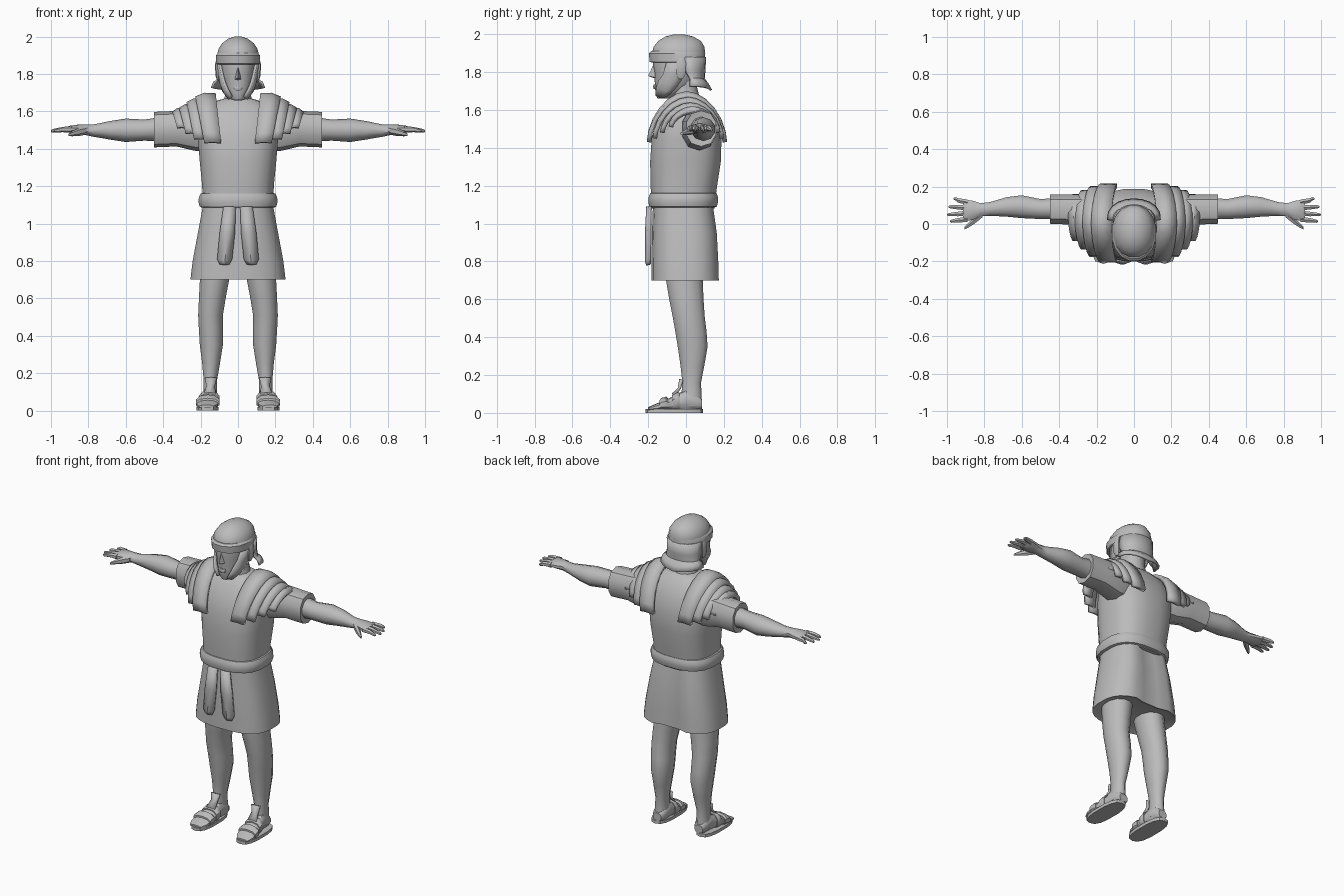
import bpy, bmesh, math
from mathutils import Vector

GREY = bpy.data.materials.new("plain grey")
GREY.diffuse_color = (0.5, 0.5, 0.5, 1)


def finish(name, verts, faces, mirror=False, thick=0, angle=40):
    me = bpy.data.meshes.new(name)
    me.from_pydata(verts, [], faces)
    bm = bmesh.new()
    bm.from_mesh(me)
    bmesh.ops.recalc_face_normals(bm, faces=bm.faces)
    bm.to_mesh(me)
    bm.free()
    ob = bpy.data.objects.new(name, me)
    bpy.context.collection.objects.link(ob)
    me.materials.append(GREY)
    if thick:
        m = ob.modifiers.new("thickness", 'SOLIDIFY')
        m.thickness, m.offset = thick, 0
    if mirror:
        m = ob.modifiers.new("mirror", 'MIRROR')
        m.use_mirror_merge = False
    bpy.ops.object.select_all(action='DESELECT')
    ob.select_set(True)
    bpy.context.view_layer.objects.active = ob
    bpy.ops.object.shade_smooth_by_angle(angle=math.radians(angle))
    return ob


def loft(name, axis, rings, n=12, p=2.0, mirror=False, angle=40):
    """Closed body from rings (t, a0, a1, b0, b1) stacked along an axis."""
    place = {'Z': lambda t, a, b: (a, b, t), 'X': lambda t, a, b: (t, a, b),
             'Y': lambda t, a, b: (a, t, b)}[axis]
    verts, faces = [], []
    for t, a0, a1, b0, b1 in rings:
        for i in range(n):
            w = 2 * math.pi * (i + .5) / n
            c, s = math.cos(w), math.sin(w)
            c = math.copysign(abs(c) ** (2 / p), c) / math.cos(math.pi / n) ** .5
            s = math.copysign(abs(s) ** (2 / p), s) / math.cos(math.pi / n) ** .5
            verts.append(place(t, (a0 + a1) / 2 + c * (a1 - a0) / 2,
                               (b0 + b1) / 2 + s * (b1 - b0) / 2))
    for k in range(len(rings) - 1):
        for i in range(n):
            j = (i + 1) % n
            faces.append((k * n + i, k * n + j, k * n + n + j, k * n + n + i))
    faces += [tuple(range(n)), tuple(range((len(rings) - 1) * n, len(rings) * n))]
    return finish(name, verts, faces, mirror, angle=angle)


def sheet(name, rows, thick, mirror=False, angle=40):
    """Plate made from rows of points with equal length."""
    m = len(rows[0])
    faces = [(r * m + i, r * m + i + 1, r * m + m + i + 1, r * m + m + i)
             for r in range(len(rows) - 1) for i in range(m - 1)]
    return finish(name, [v for r in rows for v in r], faces, mirror, thick, angle)


# Torso, belt and tunic skirt
loft("torso", 'Z', [(1.08, -.19, .19, -.18, .15), (1.2, -.192, .192, -.188, .165),
                    (1.33, -.205, .205, -.19, .185), (1.45, -.215, .215, -.182, .188),
                    (1.54, -.215, .215, -.155, .165), (1.61, -.19, .19, -.115, .13),
                    (1.655, -.12, .12, -.08, .09), (1.67, -.07, .07, -.06, .07)], 20, 2.6)
loft("belt", 'Z', [(1.085, -.19, .19, -.18, .15), (1.09, -.205, .205, -.194, .163),
                   (1.115, -.212, .212, -.2, .17), (1.14, -.21, .21, -.198, .17),
                   (1.16, -.2, .2, -.19, .162), (1.165, -.185, .185, -.17, .15)], 20, 2.6)
skirt = loft("skirt", 'Z', [(.72, -.2, .2, -.14, .14), (.7, -.255, .255, -.183, .183),
                            (.8, -.243, .243, -.183, .18), (.95, -.215, .215, -.18, .172),
                            (1.1, -.187, .187, -.175, .15)], 24, 2.7)
for v in skirt.data.vertices:           # soft fold down the back
    if v.co.y > .1 and abs(v.co.x) < .06:
        v.co.y -= .025

# Two hanging belt straps
sheet("hanging_strap", [[(.015, -.19, 1.09), (.045, -.2, 1.09), (.075, -.19, 1.09)],
                        [(.02, -.193, .95), (.055, -.207, .95), (.095, -.193, .95)],
                        [(.035, -.193, .81), (.07, -.207, .8), (.108, -.193, .81)],
                        [(.05, -.193, .785), (.072, -.2, .78), (.095, -.193, .785)]],
      .02, True)

# Sleeves, arms and hands
loft("sleeve", 'X', [(.13, .0, .14, 1.4, 1.61), (.22, -.02, .16, 1.39, 1.61),
                     (.33, -.005, .16, 1.415, 1.6), (.45, .0, .16, 1.41, 1.595),
                     (.445, .025, .14, 1.44, 1.57)], 10, 2.3, True)
loft("arm", 'X', [(.4, .025, .14, 1.44, 1.57), (.5, .025, .135, 1.445, 1.555),
                  (.6, .03, .155, 1.438, 1.56), (.68, .038, .145, 1.45, 1.548),
                  (.77, .043, .118, 1.465, 1.53), (.82, .04, .112, 1.475, 1.53),
                  (.86, .022, .125, 1.478, 1.528), (.905, .012, .132, 1.488, 1.522),
                  (.915, .02, .125, 1.495, 1.515)], 10, 2, True)
for i, (y0, y1, tip) in enumerate([(.025, .015, .985), (.057, .05, 1.0),
                                   (.087, .092, .992), (.117, .135, .965)]):
    ym = (y0 + y1) / 2
    loft("finger_%d" % (i + 1), 'X',
         [(.89, y0 - .015, y0 + .015, 1.487, 1.52),
          (.94, ym - .013, ym + .013, 1.49, 1.516),
          (tip - .01, y1 - .009, y1 + .009, 1.487, 1.505),
          (tip, y1 - .004, y1 + .004, 1.49, 1.5)], 6, 2, True)
loft("thumb", 'X', [(.81, .035, .075, 1.478, 1.518), (.85, .002, .045, 1.47, 1.51),
                    (.885, -.02, .008, 1.468, 1.494), (.905, -.03, -.014, 1.468, 1.482)],
     6, 2, True)

# Layered shoulder plates: top x span, bottom x span, top z, bottom z, y span
PLATES = [(.12, .225, .09, .18, 1.685, 1.43, -.195, .205),
          (.19, .27, .165, .235, 1.655, 1.45, -.165, .19),
          (.24, .31, .22, .28, 1.625, 1.48, -.125, .17),
          (.29, .345, .275, .325, 1.605, 1.51, -.08, .15)]
for k, (a0, a1, b0, b1, zt, zb, y0, y1) in enumerate(PLATES):
    rows = []
    for i in range(13):
        w = math.pi * i / 12
        c, s = math.cos(w), math.sin(w) ** 1.15
        y = (y0 + y1) / 2 - math.copysign(abs(c) ** 1.1, c) * (y1 - y0) / 2
        z = zb + (zt - zb) * s
        x0, x1 = b0 + (a0 - b0) * s, b1 + (a1 - b1) * s
        rows.append([(x0, y, z), (x0 + (x1 - x0) * .55, y, z + .003), (x1, y, z - .016 * s)])
    sheet("shoulder_plate_%d" % (k + 1), rows, .024, True)

# Neck and head
loft("neck", 'Z', [(1.6, -.1, .1, -.09, .09), (1.66, -.075, .075, -.075, .075),
                   (1.72, -.066, .066, -.07, .06), (1.8, -.07, .07, -.07, .06)], 12)
loft("head", 'Z', [(1.66, -.03, .03, -.15, -.08), (1.685, -.05, .05, -.16, -.03),
                   (1.73, -.075, .075, -.163, .04), (1.8, -.09, .09, -.166, .08),
                   (1.86, -.095, .095, -.175, .09), (1.92, -.09, .09, -.165, .09)], 14, 2.2)
finish("nose", [(0, -.168, 1.85), (-.022, -.15, 1.77), (.022, -.15, 1.77),
                (0, -.2, 1.78), (0, -.15, 1.762)],
       [(0, 1, 3), (0, 3, 2), (1, 4, 3), (4, 2, 3), (0, 2, 4, 1)])
loft("mouth", 'Z', [(1.712, -.018, .018, -.172, -.14), (1.724, -.026, .026, -.175, -.14),
                    (1.736, -.018, .018, -.172, -.14)], 8)

# Helmet: dome, brow band, neck guard and cheek guards
loft("helmet_dome", 'Z', [(1.86, -.11, .11, -.178, .1), (1.9, -.113, .113, -.182, .103),
                          (1.935, -.105, .105, -.172, .098), (1.965, -.085, .085, -.148, .08),
                          (1.988, -.054, .054, -.11, .04), (2.0, -.018, .018, -.065, -.01)],
     16, 2.1, angle=60)
loft("brow_band", 'Z', [(1.85, -.108, .108, -.18, .095), (1.855, -.117, .117, -.193, .1),
                        (1.9, -.119, .119, -.198, .103), (1.912, -.108, .108, -.185, .1)],
     16, 2.1)
guard = []
for z, rx, yb in [(1.88, .108, .1), (1.81, .107, .097), (1.765, .11, .093),
                  (1.735, .128, .115), (1.705, .14, .132)]:
    y0 = -.005 if z > 1.8 else .02
    guard.append([(rx * math.cos(math.pi * i / 10),
                   y0 + (yb - y0) * math.sin(math.pi * i / 10) ** .8,
                   z + (.02 * abs(math.cos(math.pi * i / 10)) if z < 1.75 else 0))
                  for i in range(11)])
sheet("neck_guard", guard, .012)
sheet("cheek_guard", [[(.106, -.01, 1.87), (.106, -.06, 1.87), (.098, -.1, 1.86)],
                      [(.104, -.01, 1.8), (.098, -.06, 1.79), (.082, -.12, 1.79)],
                      [(.092, -.025, 1.755), (.088, -.08, 1.74), (.072, -.145, 1.755)],
                      [(.078, -.06, 1.71), (.07, -.1, 1.7), (.058, -.156, 1.72)],
                      [(.05, -.1, 1.675), (.045, -.13, 1.665), (.035, -.16, 1.68)]],
      .014, True)
loft("ear_guard", 'Z', [(1.765, .1, .112, -.04, -.015), (1.79, .1, .12, -.05, -.003),
                        (1.85, .1, .124, -.052, .0), (1.878, .1, .116, -.04, -.01)],
     8, 2.5, True)

# Legs
loft("leg", 'Z', [(.04, .11, .19, -.02, .082), (.1, .112, .186, -.025, .083),
                  (.16, .112, .184, -.02, .08), (.25, .096, .192, -.03, .098),
                  (.35, .08, .205, -.045, .115), (.43, .08, .21, -.058, .11),
                  (.51, .08, .214, -.072, .1), (.6, .065, .21, -.09, .094),
                  (.7, .046, .205, -.107, .09), (.8, .03, .2, -.115, .09)],
     12, 2.1, True)

# Sandalled feet
loft("foot", 'Y', [(.085, .12, .18, .02, .07), (.06, .107, .19, .012, .1),
                   (.0, .108, .193, .012, .125), (-.05, .106, .203, .012, .095),
                   (-.11, .104, .218, .012, .068), (-.165, .108, .222, .012, .045),
                   (-.2, .13, .208, .014, .03)], 10, 2.3, True)
loft("sole", 'Z', [(z, .105, .222, -.212, .088) for z in (0, .02)], 14, 2.7, True)
loft("toe_strap", 'Y', [(-.14, .1, .226, .01, .066), (-.13, .098, .227, .008, .078),
                        (-.105, .097, .225, .008, .085), (-.095, .1, .22, .01, .078)],
     10, 2.3, True)
loft("instep_strap", 'Y', [(-.075, .1, .213, .01, .09), (-.065, .097, .213, .008, .102),
                           (-.045, .097, .21, .008, .11), (-.035, .1, .205, .01, .106)],
     10, 2.3, True)
sheet("sandal_tongue", [[(.115, -.02, .175), (.145, -.03, .178), (.175, -.02, .175)],
                        [(.125, -.032, .13), (.147, -.038, .13), (.168, -.032, .13)],
                        [(.12, -.065, .09), (.15, -.07, .098), (.18, -.065, .09)]],
      .012, True)
